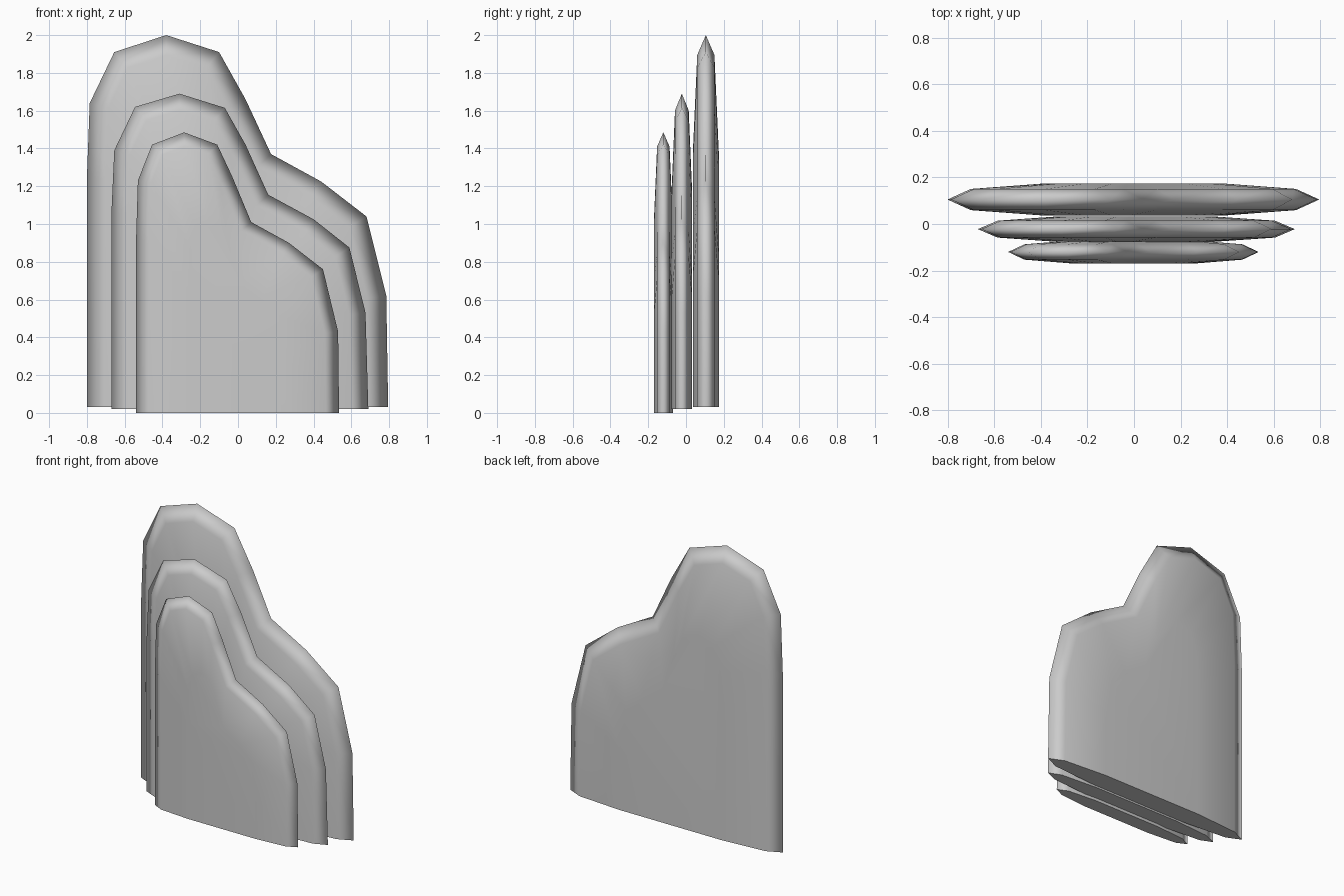
import bpy
import bmesh
from mathutils import Vector

cube = bpy.data.objects.get("Cube")
if cube:
    bpy.data.objects.remove(cube, do_unlink=True)

grey = bpy.data.materials.new("plain grey")
grey.use_nodes = True
grey.diffuse_color = (0.6, 0.6, 0.6, 1)
grey.node_tree.nodes["Principled BSDF"].inputs["Base Color"].default_value = (0.6, 0.6, 0.6, 1)


def inset(outline, d):
    """Mitred inward offset of an open, clockwise outline; the feet only move sideways."""
    pts = [Vector(p) for p in outline]
    result = []
    for i, p in enumerate(pts):
        if i in (0, len(pts) - 1):
            result.append(p + Vector((d if i == 0 else -d, 0)))
            continue
        a, b = (p - pts[i - 1]).normalized(), (pts[i + 1] - p).normalized()
        n1, n2 = Vector((a.y, -a.x)), Vector((b.y, -b.x))
        result.append(p + (n1 + n2) * d / (1 + n1.dot(n2)))
    return result


def make_slab(name, outline, y, half, bevel):
    base = outline[0][1]
    rim = [Vector(p) for p in outline]
    shoulder = inset(outline, bevel)
    # Inner plateau: shoulder shrunk toward the middle of the foot
    plateau = [Vector((p.x * 0.55, base + (p.y - base) * 0.72)) for p in shoulder]
    bm = bmesh.new()

    def ring(points, dy):
        return [bm.verts.new((p.x, y + dy, p.y)) for p in points]

    rings = [ring(plateau, -half), ring(shoulder, -half * 0.66), ring(rim, 0),
             ring(shoulder, half * 0.66), ring(plateau, half)]
    for r, s in zip(rings, rings[1:]):
        for i in range(len(r) - 1):
            bm.faces.new((r[i], r[i + 1], s[i + 1], s[i]))
    bm.faces.new(rings[0])
    bm.faces.new(rings[-1][::-1])
    for f in bm.faces:
        f.smooth = True
    # Flat underside
    bottom = bm.faces.new([r[0] for r in rings] + [r[-1] for r in rings[::-1]])
    bottom.smooth = False
    bmesh.ops.recalc_face_normals(bm, faces=bm.faces)
    mesh = bpy.data.meshes.new(name)
    bm.to_mesh(mesh)
    bm.free()
    mesh.materials.append(grey)
    obj = bpy.data.objects.new(name, mesh)
    bpy.context.collection.objects.link(obj)


make_slab("rear_slab", [
    (-0.80, 0.03), (-0.80, 1.24), (-0.785, 1.64), (-0.655, 1.91), (-0.38, 2.0), (-0.10, 1.91),
    (0.04, 1.66), (0.175, 1.37), (0.44, 1.225), (0.68, 1.04), (0.785, 0.62), (0.795, 0.03)],
    0.105, 0.069, 0.1)
make_slab("middle_slab", [
    (-0.67, 0.02), (-0.67, 1.06), (-0.655, 1.39), (-0.545, 1.62), (-0.31, 1.69), (-0.07, 1.615),
    (0.04, 1.42), (0.16, 1.155), (0.40, 1.025), (0.59, 0.875), (0.675, 0.53), (0.69, 0.02)],
    -0.022, 0.055, 0.085)
make_slab("front_slab", [
    (-0.54, 0), (-0.54, 0.9), (-0.53, 1.23), (-0.455, 1.42), (-0.285, 1.485), (-0.11, 1.42),
    (-0.03, 1.25), (0.07, 1.01), (0.27, 0.90), (0.45, 0.76), (0.53, 0.43), (0.535, 0)],
    -0.12, 0.05, 0.07)
